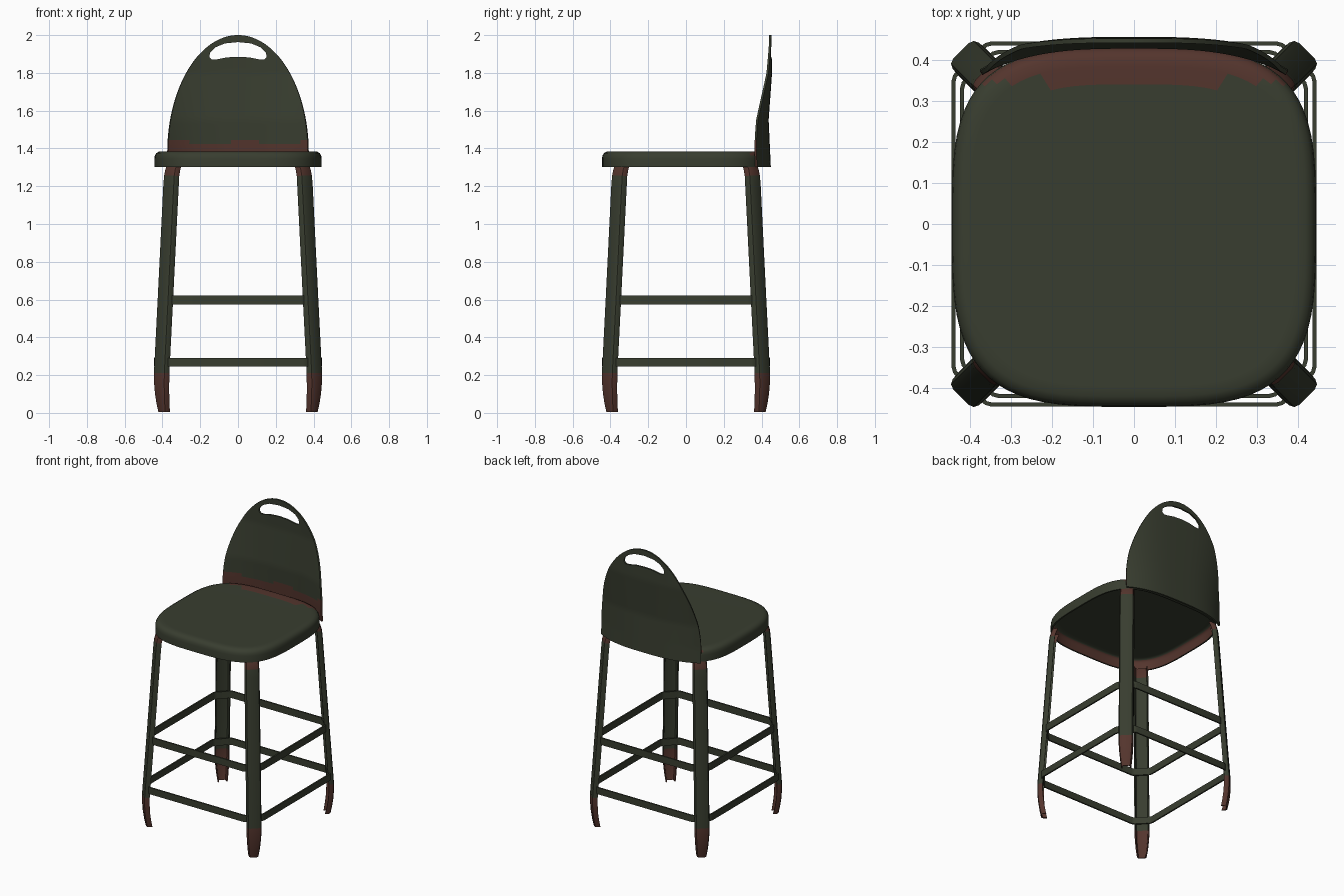
import bpy, bmesh, math
from mathutils import Matrix, Vector

cube = bpy.data.objects.get("Cube")
if cube:
    bpy.data.objects.remove(cube, do_unlink=True)


def material(name, rgb):
    m = bpy.data.materials.new(name)
    m.use_nodes = True
    m.diffuse_color = (*rgb, 1)
    m.node_tree.nodes["Principled BSDF"].inputs["Base Color"].default_value = (*rgb, 1)
    m.roughness = 0.6
    return m


GREEN = material("olive_green_paint", (0.040, 0.047, 0.029))
RUST = material("rust_brown", (0.088, 0.035, 0.026))


def loft(name, rows, closed=False, cap=False):
    """Skin a sheet through rows of points."""
    bm = bmesh.new()
    vs = [[bm.verts.new(p) for p in row] for row in rows]
    n = len(vs[0])
    for a, b in zip(vs, vs[1:]):
        for i in range(n if closed else n - 1):
            j = (i + 1) % n
            bm.faces.new((a[i], a[j], b[j], b[i]))
    if cap:
        bm.faces.new(vs[0])
    mesh = bpy.data.meshes.new(name)
    bm.to_mesh(mesh)
    bm.free()
    ob = bpy.data.objects.new(name, mesh)
    bpy.context.collection.objects.link(ob)
    return ob


def finish(ob, thickness, rust=None, cutter=None):
    """Thicken the sheet, cut it, paint rust by rule and smooth it."""
    bpy.ops.object.select_all(action='DESELECT')
    ob.select_set(True)
    bpy.context.view_layer.objects.active = ob
    s = ob.modifiers.new("thickness", 'SOLIDIFY')
    s.thickness = thickness
    s.offset = 0
    bpy.ops.object.modifier_apply(modifier=s.name)
    bm = bmesh.new()
    bm.from_mesh(ob.data)
    bmesh.ops.recalc_face_normals(bm, faces=bm.faces)
    bm.to_mesh(ob.data)
    bm.free()
    if cutter:
        b = ob.modifiers.new("cut", 'BOOLEAN')
        b.object = cutter
        b.solver = 'EXACT'
        bpy.ops.object.modifier_apply(modifier=b.name)
        bpy.data.objects.remove(cutter, do_unlink=True)
    ob.data.materials.clear()
    ob.data.materials.append(GREEN)
    ob.data.materials.append(RUST)
    for p in ob.data.polygons:
        p.material_index = int(bool(rust and rust(p.center, p.normal)))
    bpy.ops.object.shade_smooth_by_angle(angle=math.radians(35))


# Seat: hollow pressed shell with a bowed square outline
def seat_outline(scale, z, n=72):
    row = []
    for i in range(n):
        a = 2 * math.pi * (i + 0.5) / n
        c, s = math.cos(a), math.sin(a)
        x = math.copysign(abs(c) ** (2 / 3.5), c) * 0.438
        y = math.copysign(abs(s) ** (2 / 3.5), s) * (0.425 if s > 0 else 0.44)
        row.append((x * scale, y * scale, z))
    return row


seat_steps = [(0.4, 1.378), (0.8, 1.379), (0.9, 1.38), (0.95, 1.379), (0.98, 1.372),
              (0.995, 1.36), (1.0, 1.345), (1.0, 1.302)]
seat = loft("seat", [seat_outline(*s) for s in seat_steps], closed=True, cap=True)


def seat_rust(c, n):
    inner_skirt = n.x * c.x + n.y * c.y < -0.1 and c.z < 1.365
    back_edge = n.z > 0.3 and c.y > 0.345 and c.z > 1.36 and abs(c.x) < 0.37
    return inner_skirt or back_edge


finish(seat, 0.01, seat_rust)


# Backrest: curved arch sheet with a hand hole
def back_point(u, width, z):
    x = u * width
    t = min(max((z - 1.4) / 0.4, 0), 1)
    dip = 0.439 + 0.018 * math.sin(math.pi * (z - 1.55) / 0.6)
    if z < 1.55:
        dip = 0.432 + 0.007 * (1.55 - z) / 0.15
    elif z < 1.8:
        dip = 0.432 + 0.018 * (z - 1.55) / 0.25
    else:
        dip = 0.45 - 0.004 * (z - 1.8) / 0.2
    return (x, dip - (1.4 - 0.5 * t) * abs(x) ** 3, z)


columns = [i / 20 - 1 for i in range(41)]
levels = [(0.372, 1.302), (0.372, 1.34)]
for i in range(45):
    a = math.radians(88 * i / 44)
    levels.append((0.372 * math.cos(a), 1.38 + 0.62 * math.sin(a)))
backrest = loft("backrest", [[back_point(u, w, z) for u in columns] for w, z in levels])

hole = [(0, 1.885), (0.06, 1.882), (0.115, 1.871), (0.138, 1.871), (0.152, 1.885),
        (0.147, 1.908), (0.12, 1.935), (0.07, 1.956), (0, 1.963)]
hole += [(-x, z) for x, z in hole[-2:0:-1]]
cutter = loft("hole_cutter", [[(x, y, z) for x, z in hole] for y in (0.3, 0.6)],
              closed=True, cap=True)
cutter.hide_render = True
bm = bmesh.new()
bm.from_mesh(cutter.data)
bmesh.ops.holes_fill(bm, edges=bm.edges)
bmesh.ops.recalc_face_normals(bm, faces=bm.faces)
bm.to_mesh(cutter.data)
bm.free()
finish(backrest, 0.011,
       lambda c, n: n.y < 0 and c.z < 1.43 + 0.012 * math.sin(c.x * 17 + 1), cutter)

# Legs: splayed channels on the diagonals with tapered, inward-curled feet
# Each step: height, outward distance, half width
leg_steps = [(0.005, 0.572, 0.027), (0.05, 0.581, 0.033), (0.1, 0.588, 0.038),
             (0.16, 0.592, 0.042), (0.21, 0.592, 0.043), (0.6, 0.564, 0.043),
             (1.2, 0.522, 0.043), (1.255, 0.517, 0.042), (1.285, 0.509, 0.041),
             (1.31, 0.498, 0.04)]
channel = [(-1, -0.032), (-0.97, -0.014), (-0.85, -0.004), (-0.6, 0),
           (0.6, 0), (0.85, -0.004), (0.97, -0.014), (1, -0.032)]
corners = {"back_left_leg": 45, "back_right_leg": 135,
           "front_right_leg": 225, "front_left_leg": 315}
for name, angle in corners.items():
    turn = Matrix.Rotation(math.radians(angle), 3, 'Z')
    rows = [[turn @ Vector((d + depth, t * w, z)) for t, depth in channel]
            for z, d, w in leg_steps]
    leg = loft(name, rows)
    finish(leg, 0.007, lambda c, n: c.z < 0.2 or c.z > 1.255)


# Footrest rings: flat bands bent around the inside of the legs
def ring(name, reach, low, high):
    corner = [(1, -0.79), (1, 0.79), (0.992, 0.82), (0.972, 0.845),
              (0.845, 0.972), (0.82, 0.992)]
    path = []
    for q in range(4):
        turn = Matrix.Rotation(q * math.pi / 2, 3, 'Z')
        path += [turn @ Vector((x * reach, y * reach, 0)) for x, y in corner]
    rows = [[(p.x, p.y, z) for p in path] for z in (low, high)]
    finish(loft(name, rows, closed=True), 0.01)


ring("lower_footrest", 0.439, 0.245, 0.29)
ring("upper_footrest", 0.418, 0.575, 0.622)
